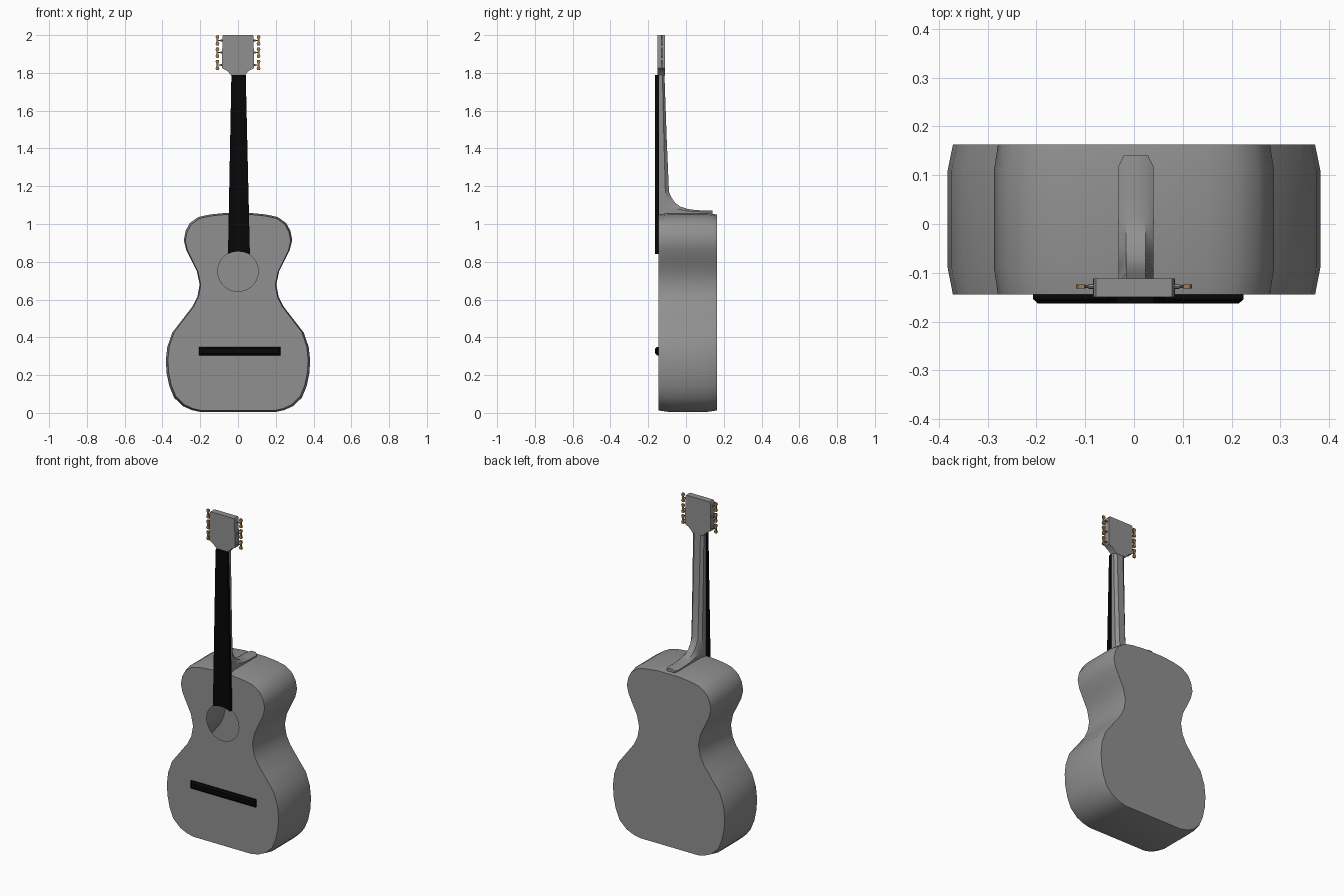
import bpy, bmesh, math

cube = bpy.data.objects.get("Cube")
if cube:
    bpy.data.objects.remove(cube, do_unlink=True)


def material(name, rgb):
    m = bpy.data.materials.new(name)
    m.use_nodes = True
    m.diffuse_color = (*rgb, 1)
    m.node_tree.nodes["Principled BSDF"].inputs["Base Color"].default_value = (*rgb, 1)
    return m


GREY = material("grey", (0.28, 0.28, 0.28))
BLACK = material("black", (0.002, 0.002, 0.002))
BRASS = material("brass", (0.36, 0.21, 0.08))


def loft(name, rings, mat, hole=None):
    """Skin equal-sized rings; the first ring may be capped around a hole."""
    bm = bmesh.new()
    loops = [[bm.verts.new(p) for p in ring] for ring in rings]
    n = len(loops[0])
    for a, b in zip(loops, loops[1:]):
        for i in range(n):
            j = (i + 1) % n
            bm.faces.new((a[i], a[j], b[j], b[i]))
    bm.faces.new(loops[-1])
    if hole:
        h = [bm.verts.new(p) for p in hole]
        edges = [bm.edges.new((h[i - 1], h[i])) for i in range(len(h))]
        edges += [bm.edges.get((loops[0][i - 1], loops[0][i])) for i in range(n)]
        bmesh.ops.triangle_fill(bm, use_beauty=True, edges=edges)
    else:
        bm.faces.new(loops[0])
    bmesh.ops.recalc_face_normals(bm, faces=bm.faces)
    me = bpy.data.meshes.new(name)
    bm.to_mesh(me)
    bm.free()
    me.materials.append(mat)
    ob = bpy.data.objects.new(name, me)
    bpy.context.collection.objects.link(ob)
    bpy.ops.object.select_all(action='DESELECT')
    ob.select_set(True)
    bpy.context.view_layer.objects.active = ob
    bpy.ops.object.shade_smooth_by_angle(angle=math.radians(32))
    return ob


def flat(points, y):
    return [(x, y, z) for x, z in points]


def plate(name, points, y0, y1, mat):
    return loft(name, [flat(points, y0), flat(points, y1)], mat)


def mirrored(half):
    return half + [(-x, z) for x, z in reversed(half)]


def rod(name, x0, x1, y, z, r, mat):
    angles = [math.tau * i / 8 for i in range(8)]
    return loft(name, [[(x, y + r * math.cos(a), z + r * math.sin(a)) for a in angles]
                       for x in (x0, x1)], mat)


# Hollow body with slightly bulging sides and an open sound hole
outline = mirrored([(.2, .005), (.245, .015), (.29, .035), (.338, .08), (.363, .14),
                    (.378, .21), (.382, .28), (.374, .35), (.348, .425), (.29, .50),
                    (.24, .565), (.215, .615), (.203, .68), (.218, .75), (.248, .81),
                    (.275, .865), (.287, .915), (.277, .965), (.255, 1.005),
                    (.21, 1.037), (.15, 1.05), (.07, 1.058)])
inset = [(x * .972, .53 + (z - .53) * .985) for x, z in outline]
sound_hole = [(.107 * math.cos(math.tau * i / 40), -.145,
               .75 + .107 * math.sin(math.tau * i / 40)) for i in range(40)]
loft("body", [flat(inset, -.145), flat(outline, -.09), flat(outline, .11),
              flat(inset, .163)], GREY, sound_hole)

# Fretboard, cut to follow the sound hole
plate("fretboard", [(-.053, .842), (-.028, .851), (0, .855), (.03, .851), (.063, .840),
                    (.041, 1.79), (-.035, 1.79)], -.163, -.144, BLACK)

# Bridge with chamfered front
def box_ring(y, c):
    return flat([(-.207 + c, .305 + c), (.225 - c, .305 + c),
                 (.225 - c, .35 - c), (-.207 + c, .35 - c)], y)

loft("bridge", [box_ring(-.163, .01), box_ring(-.154, 0), box_ring(-.144, 0)], BLACK)

# Neck sweeping into the heel: front point and back point for each section
sections = [((-.145, 1.79), (-.114, 1.79)), ((-.145, 1.45), (-.102, 1.45)),
            ((-.145, 1.17), (-.09, 1.17)), ((-.145, 1.11), (-.077, 1.14)),
            ((-.145, 1.05), (-.058, 1.113)), ((-.05, 1.05), (-.03, 1.092)),
            ((.0, 1.05), (.01, 1.079)), ((.06, 1.05), (.06, 1.073)),
            ((.118, 1.05), (.118, 1.072))]
rings = []
for (fy, fz), (by, bz) in sections:
    my, mz = by + (fy - by) * .35, bz + (fz - bz) * .35
    half = [(.036, fy, fz), (.036, my, mz), (.02, by, bz)]
    rings.append([(x + .004, y, z) for x, y, z in half]
                 + [(.004 - x, y, z) for x, y, z in reversed(half)])
rings.append([(.004 + (x - .004) * .7, .14, z) for x, y, z in rings[-1]])
loft("neck", rings, GREY)

# Headstock
plate("headstock", mirrored([(.036, 1.785), (.045, 1.797), (.06, 1.812), (.084, 1.825),
                             (.083, 1.992), (.078, 2.0)]), -.15, -.112, GREY)

# Three tuners on each side
knob = [(-.007, -.027), (.006, -.027), (.010, -.018), (.004, -.004), (.004, .004),
        (.010, .018), (.006, .027), (-.007, .027), (-.010, .018), (-.004, .004),
        (-.004, -.004), (-.010, -.018)]
for side, label in ((1, "left"), (-1, "right")):
    for i, z in enumerate((1.842, 1.907, 1.972)):
        tag = f"{label}_{i + 1}"
        rod("tuner_collar_" + tag, side * .08, side * .093, -.128, z, .005, GREY)
        rod("tuner_post_" + tag, side * .09, side * .108, -.128, z, .003, BRASS)
        plate("tuner_knob_" + tag, [(side * (.109 + x), z + dz) for x, dz in knob],
              -.132, -.124, BRASS)
